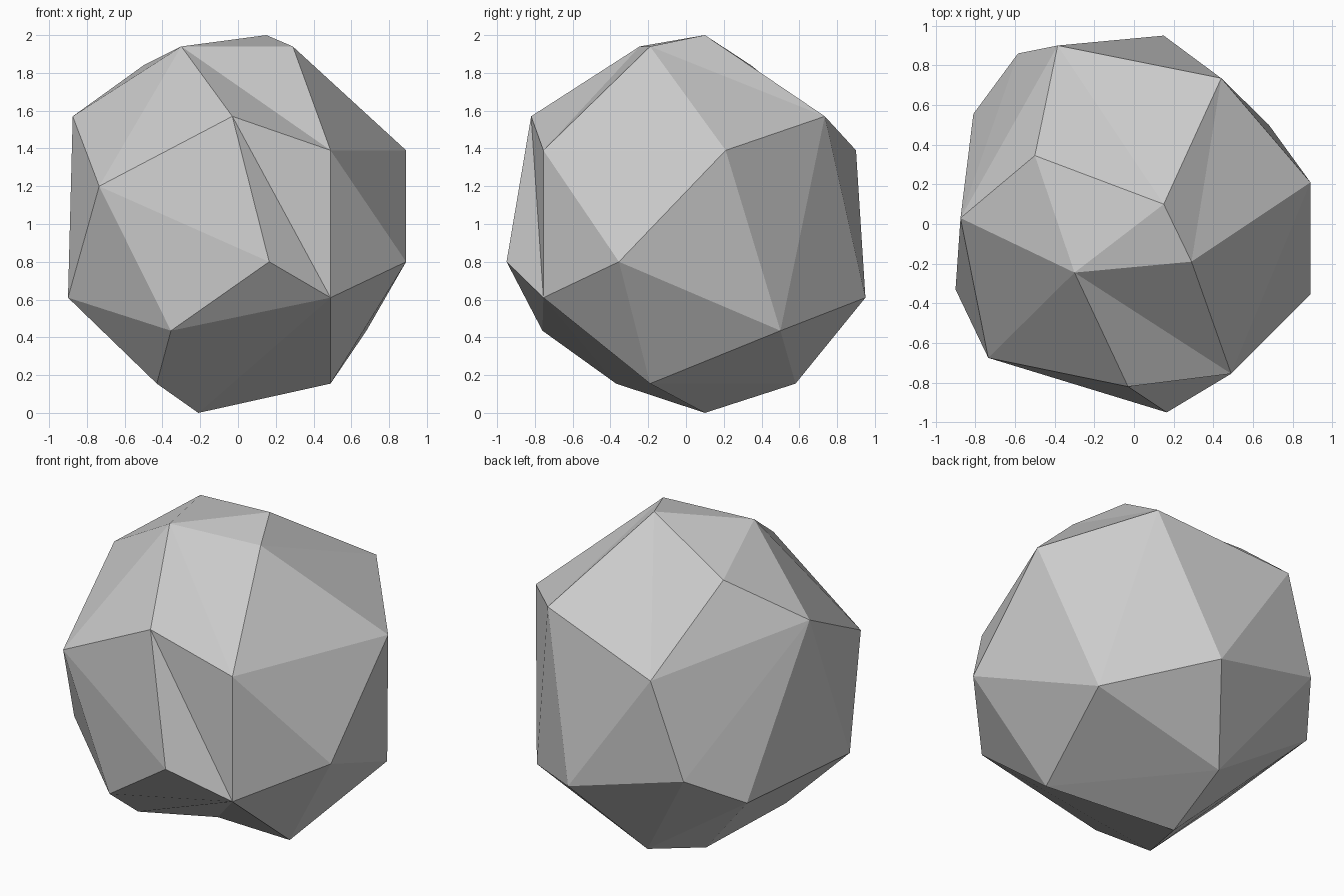
import bpy, bmesh

if "Cube" in bpy.data.objects:
    bpy.data.objects.remove(bpy.data.objects["Cube"])

# Corner points of the faceted boulder, listed by height from top to bottom
names = "ABCDEFTGHUIVKJLMWZNXOPYQ"
points = [
    (.15, .10, 2.0), (-.30, -.245, 1.94), (.29, -.19, 1.94), (-.50, .345, 1.84),
    (-.875, .03, 1.57), (-.03, -.82, 1.57), (.44, .735, 1.57),
    (.49, -.755, 1.39), (.89, .21, 1.39), (-.385, .90, 1.39),
    (-.735, -.675, 1.20), (-.585, .86, .80), (.165, -.95, .80), (.89, -.355, .80),
    (.49, -.755, .61), (-.90, -.33, .61), (.15, .95, .61), (-.81, .555, .61),
    (-.355, -.76, .435), (.68, .50, .435),
    (-.43, -.37, .155), (.49, -.19, .155), (-.14, .58, .155), (-.21, .10, 0),
]

bm = bmesh.new()
v = {n: bm.verts.new(p) for n, p in zip(names, points)}

# Main faceted skin
bmesh.ops.convex_hull(bm, input=bm.verts[:])


def refan(loop):
    """Replace the skin over a loop of corners by a fan from its first corner."""
    ring = [v[n] for n in loop]
    old = [f for f in bm.faces if all(w in ring for w in f.verts)]
    bmesh.ops.delete(bm, geom=old, context='FACES_ONLY')
    for a, b in zip(ring[1:], ring[2:]):
        for pair in ((ring[0], a), (a, b), (b, ring[0])):
            if bm.edges.get(pair) is None:
                bm.edges.new(pair)
        bm.faces.new((ring[0], a, b))


# Shallow dents, where the skin folds inward
for loop in ("FKLG", "BFGC", "CHTA", "ATUD", "LNOQP"):
    refan(loop)

# Remove edges left loose by the dents, and turn all faces outward
bmesh.ops.delete(bm, geom=[e for e in bm.edges if not e.link_faces], context='EDGES')
bmesh.ops.recalc_face_normals(bm, faces=bm.faces[:])

mesh = bpy.data.meshes.new("boulder")
bm.to_mesh(mesh)
bm.free()
boulder = bpy.data.objects.new("boulder", mesh)
bpy.context.collection.objects.link(boulder)
